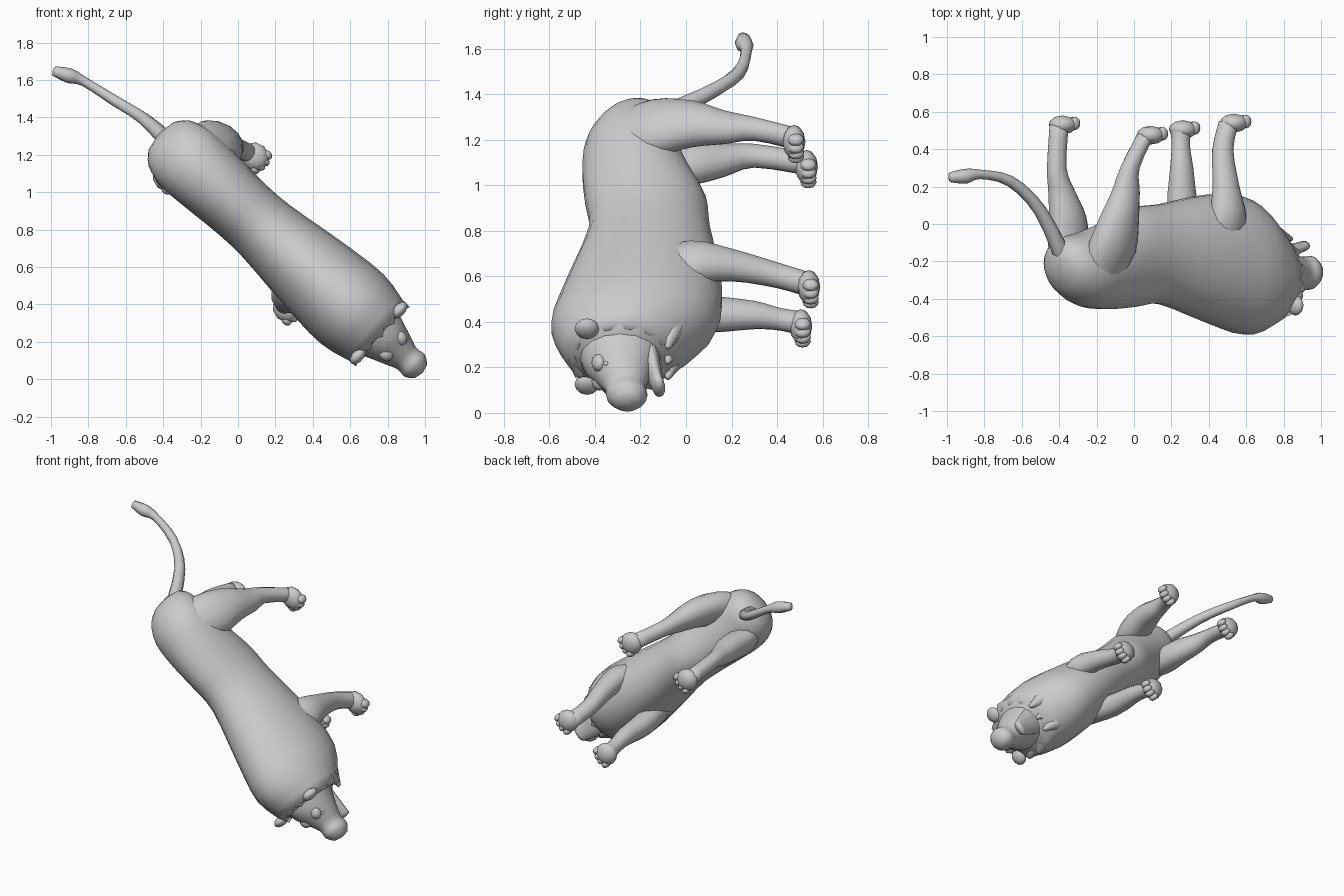
import bpy, bmesh, math
from mathutils import Vector

if "Cube" in bpy.data.objects:
    bpy.data.objects.remove(bpy.data.objects["Cube"])

coat = bpy.data.materials.new("grey_coat")
coat.diffuse_color = (0.6, 0.6, 0.6, 1)
coat.use_nodes = True
coat.node_tree.nodes["Principled BSDF"].inputs["Base Color"].default_value = coat.diffuse_color

# Animal frame: along the spine, across the body; belly side is +y
ALONG = Vector((0.741, 0, -0.671))
ACROSS = Vector((0.671, 0, 0.741))
DOWN = Vector((0, 1, 0))
Z = Vector((0, 0, 1))


def at(s, p, y):
    return Vector((-0.3, y, 1.2)) + ALONG * s + ACROSS * p


def finish(name, bm):
    bmesh.ops.recalc_face_normals(bm, faces=bm.faces)
    me = bpy.data.meshes.new(name)
    bm.to_mesh(me)
    bm.free()
    me.materials.append(coat)
    ob = bpy.data.objects.new(name, me)
    bpy.context.collection.objects.link(ob)
    for f in me.polygons:
        f.use_smooth = True
    return ob


def spline(p0, p1, p2, p3, t):
    return (p1 * 2 + (p2 - p0) * t + (p0 * 2 - p1 * 5 + p2 * 4 - p3) * t * t
            + (p1 * 3 - p0 - p2 * 3 + p3) * t ** 3) * 0.5


def loft(name, rings, n=16, steps=3):
    """Skin ellipses (centre, half axis, half axis), eased along a spline, with domed ends."""
    last = len(rings) - 1
    path = []
    for i in range(last):
        four = [rings[min(max(i + k, 0), last)] for k in (-1, 0, 1, 2)]
        for t in range(steps):
            path.append([spline(*(r[k] for r in four), t / steps) for k in range(3)])
    path.append(rings[last])
    bm = bmesh.new()
    rows = []
    for c, a, b in path:
        rows.append([bm.verts.new(c + a * math.cos(2 * math.pi * i / n)
                                  + b * math.sin(2 * math.pi * i / n)) for i in range(n)])
    for r, q in zip(rows, rows[1:]):
        for i in range(n):
            j = (i + 1) % n
            bm.faces.new((r[i], r[j], q[j], q[i]))
    for row, end, nxt in ((rows[0], path[0], path[1]), (rows[-1], path[-1], path[-2])):
        out = (end[0] - nxt[0]).normalized() * min(end[1].length, end[2].length) * 0.25
        tip = bm.verts.new(end[0] + out)
        for i in range(n):
            bm.faces.new((row[i], row[(i + 1) % n], tip))
    return finish(name, bm)


def blob(name, centre, ra, rp, ry, sub=2):
    """Ellipsoid aligned with the animal frame."""
    bm = bmesh.new()
    bmesh.ops.create_icosphere(bm, subdivisions=sub, radius=1)
    for v in bm.verts:
        v.co = centre + ALONG * v.co.x * ra + ACROSS * v.co.y * rp + DOWN * v.co.z * ry
    return finish(name, bm)


def spine_loft(name, rows, n=16):
    """Rows hold: along, half width, back y, belly y."""
    loft(name, [(at(s, 0, (t + b) / 2), ACROSS * w, DOWN * (b - t) / 2)
                for s, w, t, b in rows], n)


# Trunk with mane
spine_loft("trunk", [(-.15, .1, -.28, -.11), (-.09, .165, -.37, -.07), (.04, .2, -.442, -.04),
                     (.22, .195, -.457, .02), (.4, .185, -.445, .09), (.6, .187, -.43, .108),
                     (.95, .23, -.53, .16), (1.23, .25, -.595, .13), (1.42, .21, -.52, -.05)], 22)

# Head, muzzle and open lower jaw
spine_loft("head", [(1.38, .17, -.48, -.09), (1.48, .13, -.45, -.13), (1.56, .1, -.395, -.16),
                    (1.625, .076, -.355, -.175), (1.68, .08, -.35, -.17),
                    (1.725, .05, -.315, -.2)])
spine_loft("lower_jaw", [(1.38, .1, -.22, -.12), (1.55, .07, -.17, -.105),
                         (1.63, .05, -.145, -.09)], 10)

# Ears, eyes and brows on both sides
for side, sgn in (("left", 1), ("right", -1)):
    blob(side + "_ear", at(1.42, sgn * .165, -.435), .032, .055, .055)
    blob(side + "_eye", at(1.55, sgn * .075, -.35), .014, .014, .014, 1)
    blob(side + "_brow", at(1.52, sgn * .055, -.38), .045, .04, .035)

# Ragged rim of the mane around the face
bm = bmesh.new()
n = 28
inner, outer, back = [], [], []
for i in range(n):
    a = 2 * math.pi * i / n
    ca, sa = math.cos(a), math.sin(a)
    jag = .015 * (1 if i % 2 else -1)
    inner.append(bm.verts.new(at(1.42, .15 * ca, -.285 + .19 * sa)))
    outer.append(bm.verts.new(at(1.435 + jag, (.212 + jag / 2) * ca, -.285 + .225 * sa)))
    back.append(bm.verts.new(at(1.34, .22 * ca, -.27 + .27 * sa)))
for i in range(n):
    j = (i + 1) % n
    bm.faces.new((inner[i], inner[j], outer[j], outer[i]))
    bm.faces.new((outer[i], outer[j], back[j], back[i]))
finish("mane_rim", bm)

# Pointed beard under the chin
for k in (-1, 0, 1):
    loft("beard_tuft_%d" % (k + 2), [(at(1.25, k * .09, -.03), ACROSS * .09, DOWN * .08),
                                     (at(1.46, k * .09, -.08), ACROSS * .012, DOWN * .012)], 8)


def leg(name, rows, paw):
    """Rows hold: y, x, z, half length along, half width across. The paw has four toes."""
    loft(name + "_leg", [(Vector((x, y, z)), ALONG * a, ACROSS * w) for y, x, z, a, w in rows], 14)
    c = Vector(paw)
    blob(name + "_paw", c, .08, .074, .05)
    for k in range(4):
        q = k - 1.5
        blob("%s_toe_%d" % (name, k + 1), c + ALONG * (.055 - .006 * q * q)
             + ACROSS * q * .034 + DOWN * .008, .032, .024, .036, 2)


leg("left_rear", [(-.34, -.2, 1.2, .12, .09), (-.15, -.125, 1.25, .155, .105),
                  (.03, -.08, 1.27, .12, .09), (.17, -.045, 1.255, .085, .066),
                  (.3, -.022, 1.248, .056, .05), (.48, .065, 1.205, .05, .05)],
    (.09, .475, 1.19))
leg("right_rear", [(-.33, -.3, 1.15, .12, .09), (-.13, -.345, 1.095, .13, .09),
                   (.04, -.355, 1.1, .112, .085), (.17, -.385, 1.11, .08, .068),
                   (.3, -.413, 1.13, .056, .05), (.53, -.40, 1.095, .054, .05)],
    (-.38, .53, 1.08))
leg("left_front", [(-.2, .44, .61, .12, .08), (.02, .5, .66, .115, .085),
                   (.2, .492, .65, .078, .068), (.4, .475, .605, .06, .055),
                   (.55, .51, .56, .057, .055)], (.535, .54, .552))
leg("right_front", [(-.15, .3, .46, .11, .08), (.1, .26, .435, .09, .076),
                    (.3, .255, .43, .066, .06), (.42, .25, .41, .052, .048),
                    (.52, .25, .39, .058, .055)], (.262, .505, .38))

# Tail ending in a tuft: x, y, z, radius
tail = [(-.36, -.22, 1.26, .048), (-.50, .07, 1.39, .035), (-.66, .228, 1.49, .03),
        (-.82, .265, 1.59, .025), (-.9, .255, 1.622, .04), (-.985, .25, 1.648, .026)]
pts = [Vector(t[:3]) for t in tail]
rings = []
for i, t in enumerate(tail):
    d = (pts[min(i + 1, len(pts) - 1)] - pts[max(i - 1, 0)]).normalized()
    a = d.cross(Z).normalized()
    rings.append((pts[i], a * t[3], d.cross(a) * t[3]))
loft("tail", rings, 8)
